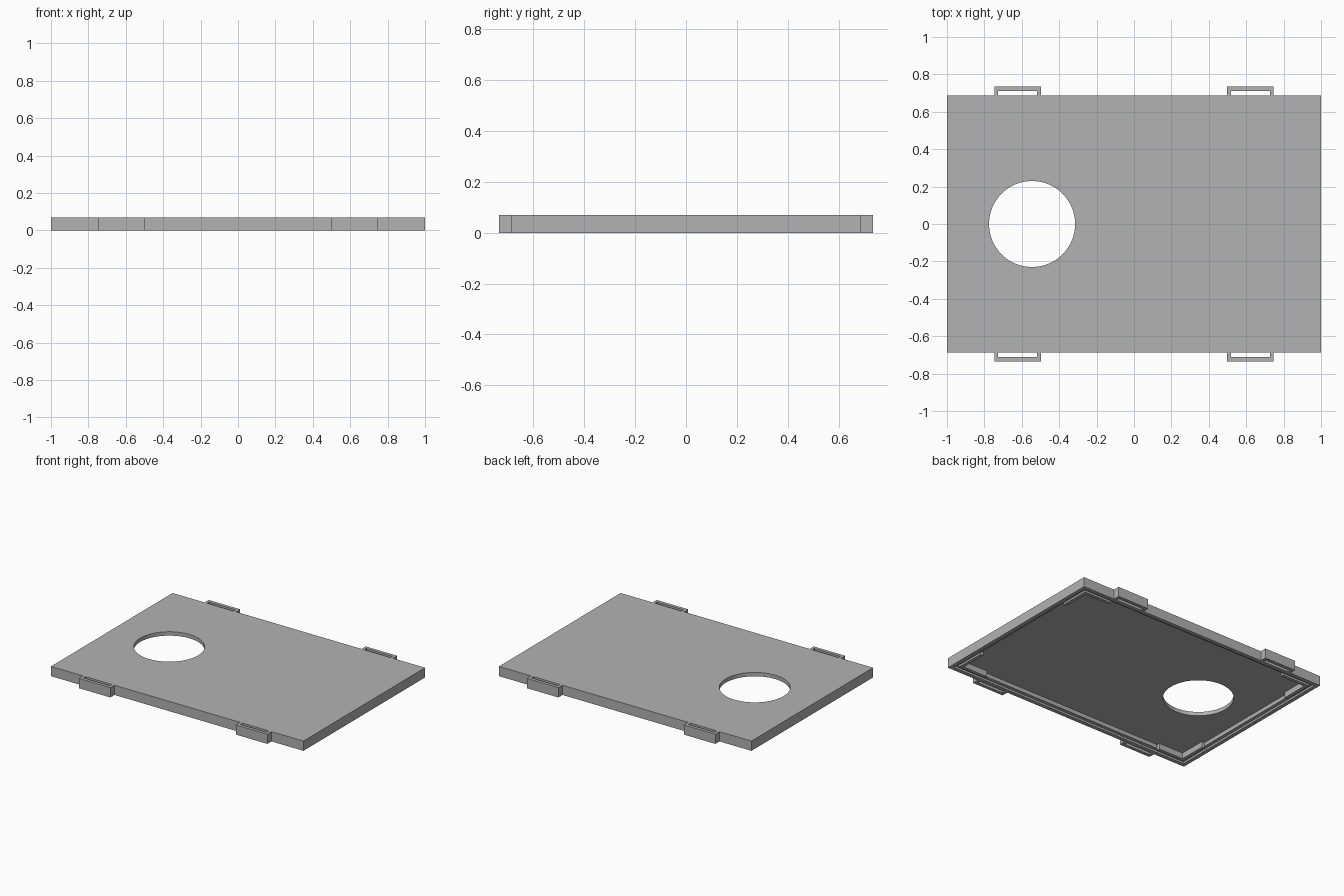
import bpy, bmesh, math

cube = bpy.data.objects.get("Cube")
if cube:
    bpy.data.objects.remove(cube, do_unlink=True)

GREY = (0.448, 0.448, 0.448, 1)
mat = bpy.data.materials.new("grey plastic")
mat.use_nodes = True
mat.diffuse_color = GREY
mat.node_tree.nodes["Principled BSDF"].inputs["Base Color"].default_value = GREY

W, D, H = 1.0, 0.688, 0.07      # half width, half depth, height
UNDER = 0.042                   # underside of the panel


def prism(name, outline, z0, z1):
    """Extrude a flat outline between two heights."""
    bm = bmesh.new()
    face = bm.faces.new([bm.verts.new((x, y, z0)) for x, y in outline])
    top = bmesh.ops.extrude_face_region(bm, geom=[face])["geom"]
    bmesh.ops.translate(bm, vec=(0, 0, z1 - z0),
                        verts=[v for v in top if isinstance(v, bmesh.types.BMVert)])
    bmesh.ops.recalc_face_normals(bm, faces=bm.faces)
    mesh = bpy.data.meshes.new(name)
    bm.to_mesh(mesh)
    bm.free()
    mesh.materials.append(mat)
    ob = bpy.data.objects.new(name, mesh)
    bpy.context.collection.objects.link(ob)
    return ob


def rect(x0, x1, y0, y1):
    return [(x0, y0), (x1, y0), (x1, y1), (x0, y1)]


def inset(d):
    return rect(-W + d, W - d, -D + d, D - d)


def cut(ob, cutter):
    """Subtract the cutter and discard it."""
    mod = ob.modifiers.new("cut", "BOOLEAN")
    mod.operation = "DIFFERENCE"
    mod.solver = "EXACT"
    mod.object = cutter
    bpy.context.view_layer.objects.active = ob
    bpy.ops.object.modifier_apply(modifier=mod.name)
    bpy.data.objects.remove(cutter, do_unlink=True)


# Panel with a hollow underside, a stepped rim and a round opening
lid = prism("lid_panel", inset(0), 0, H)
cut(lid, prism("rim_step_cutter", inset(0.028), -0.1, 0.014))
cut(lid, prism("hollow_cutter", inset(0.052), -0.1, UNDER))
circle = [(-0.545 + 0.23 * math.cos(a), 0.23 * math.sin(a))
          for a in (math.tau * i / 96 for i in range(96))]
cut(lid, prism("opening_cutter", circle, -0.1, 0.2))
bpy.ops.object.select_all(action="DESELECT")
lid.select_set(True)
bpy.context.view_layer.objects.active = lid
bpy.ops.object.shade_smooth_by_angle(angle=math.radians(30))

# Corner locating brackets under the panel, and strap loops on the long sides
for sx, side in ((-1, "right"), (1, "left")):
    for sy, end in ((-1, "front"), (1, "back")):
        ox, oy = W - 0.05, D - 0.05
        t, leg = 0.024, 0.22
        corner = [(ox, oy), (ox - leg, oy), (ox - leg, oy - t),
                  (ox - t, oy - t), (ox - t, oy - leg), (ox, oy - leg)]
        prism(f"{end}_{side}_bracket", [(sx * x, sy * y) for x, y in corner],
              0, UNDER + 0.002)

        xa, xb, out, wall = 0.497, 0.747, 0.735, 0.021
        loop = [(xa, D - 0.002), (xa, out), (xb, out), (xb, D - 0.002),
                (xb - wall, D - 0.002), (xb - wall, out - wall - 0.002),
                (xa + wall, out - wall - 0.002), (xa + wall, D - 0.002)]
        prism(f"{end}_{side}_strap_loop", [(sx * x, sy * y) for x, y in loop], 0, H)
